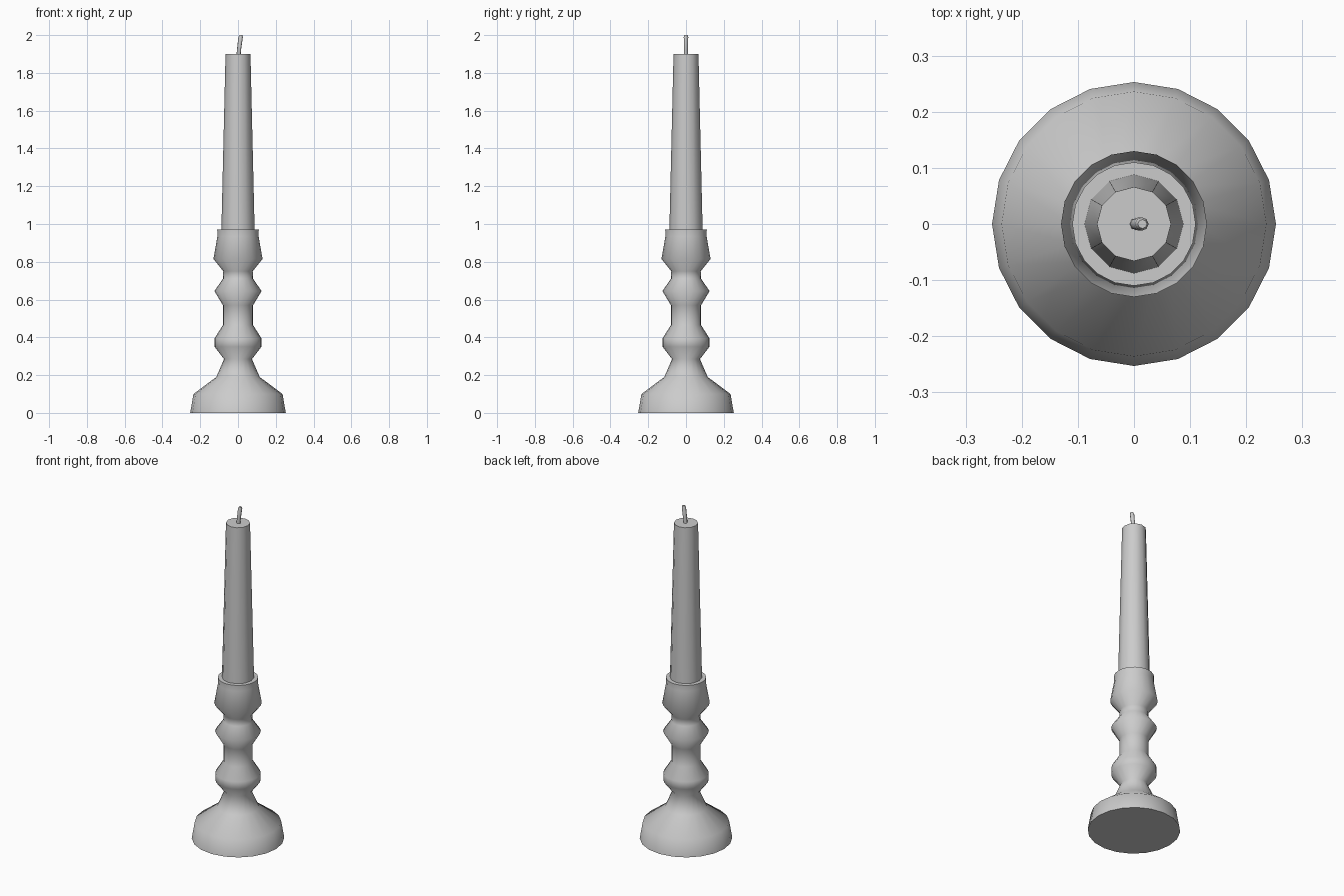
import bpy, bmesh, math

if "Cube" in bpy.data.objects:
    bpy.data.objects.remove(bpy.data.objects["Cube"])


def lathe(name, rings, sides, angle):
    """Loft closed circles given as (radius, z, x offset), capped at both ends."""
    bm = bmesh.new()
    loops = []
    for r, z, ox in rings:
        loops.append([bm.verts.new((ox + r * math.cos(2 * math.pi * i / sides),
                                    r * math.sin(2 * math.pi * i / sides), z))
                      for i in range(sides)])
    for a, b in zip(loops, loops[1:]):
        for i in range(sides):
            j = (i + 1) % sides
            bm.faces.new((a[i], a[j], b[j], b[i]))
    bm.faces.new(loops[0][::-1])
    bm.faces.new(loops[-1])
    mesh = bpy.data.meshes.new(name)
    bm.to_mesh(mesh)
    bm.free()
    ob = bpy.data.objects.new(name, mesh)
    bpy.context.collection.objects.link(ob)
    bpy.ops.object.select_all(action='DESELECT')
    ob.select_set(True)
    bpy.context.view_layer.objects.active = ob
    bpy.ops.object.shade_smooth_by_angle(angle=math.radians(angle))
    return ob


# Turned holder: foot, neck, three beads and cup
holder = [(0.253, 0), (0.236, 0.10), (0.115, 0.19), (0.074, 0.285),
          (0.124, 0.35), (0.124, 0.395), (0.08, 0.465), (0.08, 0.57),
          (0.125, 0.645), (0.08, 0.71), (0.078, 0.75), (0.13, 0.815),
          (0.109, 0.935), (0.11, 0.97)]
lathe("candle_holder", [(r, z, 0) for r, z in holder], 20, 75)

# Tapered candle set into the cup
lathe("candle", [(0.088, 0.94, 0), (0.088, 0.97, 0), (0.066, 1.90, 0)], 12, 40)

# Leaning wick
lathe("wick", [(0.011, 1.89, 0.003), (0.011, 1.92, 0.005),
               (0.012, 1.99, 0.014), (0.008, 2.0, 0.015)], 8, 50)
